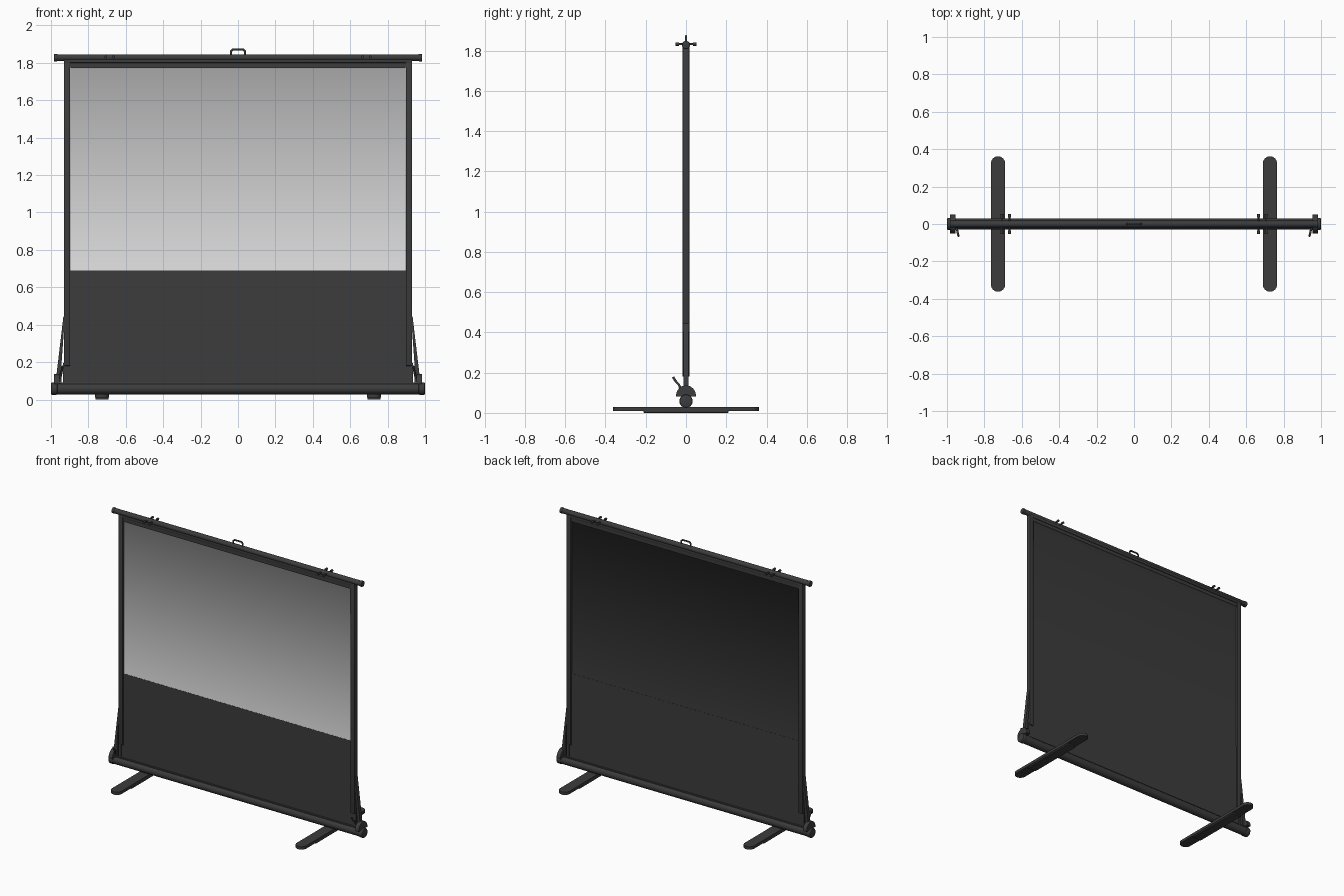
import bpy, bmesh, math
from mathutils import Vector, Matrix

cube = bpy.data.objects.get("Cube")
if cube:
    bpy.data.objects.remove(cube, do_unlink=True)


def material(name, value):
    m = bpy.data.materials.new(name)
    m.use_nodes = True
    colour = (value, value, value, 1)
    m.diffuse_color = colour
    bsdf = next(n for n in m.node_tree.nodes if n.type == 'BSDF_PRINCIPLED')
    bsdf.inputs["Base Color"].default_value = colour
    bsdf.inputs["Roughness"].default_value = 0.7
    return m


CHARCOAL = material("charcoal", 0.045)
WHITE = material("screen white", 0.8)


def finish(bm, name, mat=CHARCOAL, angle=40):
    mesh = bpy.data.meshes.new(name)
    bm.to_mesh(mesh)
    bm.free()
    mesh.materials.append(mat)
    obj = bpy.data.objects.new(name, mesh)
    bpy.context.collection.objects.link(obj)
    bpy.ops.object.select_all(action='DESELECT')
    obj.select_set(True)
    bpy.context.view_layer.objects.active = obj
    bpy.ops.object.shade_smooth_by_angle(angle=math.radians(angle))
    return obj


def box(name, centre, size, bevel=0.0):
    bm = bmesh.new()
    bmesh.ops.create_cube(bm, size=1, matrix=Matrix.Translation(centre) @ Matrix.Diagonal((*size, 1)))
    if bevel:
        bmesh.ops.bevel(bm, geom=bm.edges[:], offset=bevel, segments=2, affect='EDGES', profile=0.5)
    return finish(bm, name)


def rod(name, start, end, radius, sides=24, bevel=0.0):
    a, b = Vector(start), Vector(end)
    turn = (b - a).to_track_quat('Z', 'Y').to_matrix().to_4x4()
    bm = bmesh.new()
    bmesh.ops.create_cone(bm, cap_ends=True, segments=sides, radius1=radius, radius2=radius,
                          depth=(b - a).length, matrix=Matrix.Translation((a + b) / 2) @ turn)
    if bevel:
        rims = [e for e in bm.edges if any(len(f.verts) > 4 for f in e.link_faces)]
        bmesh.ops.bevel(bm, geom=rims, offset=bevel, segments=2, affect='EDGES', profile=0.5)
    return finish(bm, name)


def prism(name, outline, offset):
    """Extrude a closed 3D outline along an offset."""
    bm = bmesh.new()
    face = bm.faces.new([bm.verts.new(p) for p in outline])
    moved = bmesh.ops.extrude_face_region(bm, geom=[face])["geom"]
    bmesh.ops.translate(bm, vec=offset, verts=[v for v in moved if isinstance(v, bmesh.types.BMVert)])
    bmesh.ops.recalc_face_normals(bm, faces=bm.faces[:])
    return finish(bm, name)


def tube(name, points, radius):
    curve = bpy.data.curves.new(name, 'CURVE')
    curve.dimensions = '3D'
    curve.bevel_depth = radius
    curve.bevel_resolution = 3
    curve.use_fill_caps = True
    line = curve.splines.new('POLY')
    line.points.add(len(points) - 1)
    for p, co in zip(line.points, points):
        p.co = (*co, 1)
    curve.materials.append(CHARCOAL)
    obj = bpy.data.objects.new(name, curve)
    bpy.context.collection.objects.link(obj)


def sheet(name, side, mat):
    """Picture area with a softly curled top lip; side -1 is the front."""
    bm = bmesh.new()
    y = side * 0.005
    rows = [[bm.verts.new((x, yy, z)) for x in (-0.895, -0.75, 0.75, 0.895)]
            for z, yy in ((0.69, y), (1.77, y), (1.775, y + side * 0.008))]
    for low, high in zip(rows, rows[1:]):
        for i in range(3):
            quad = [low[i], low[i + 1], high[i + 1], high[i]]
            bm.faces.new(quad if side < 0 else quad[::-1])
    finish(bm, name, mat, 90)


# Screen fabric
sheet("picture_surface", -1, WHITE)
sheet("picture_backing", 1, CHARCOAL)
box("lower_fabric", (0, 0, 0.385), (1.83, 0.012, 0.61))
box("upper_fabric_border", (0, 0, 1.795), (1.83, 0.026, 0.04))

# Top bar with carrying handle
rod("top_bar", (-0.98, 0, 1.828), (0.98, 0, 1.828), 0.018, bevel=0.003)
box("top_bar_rail", (0, 0, 1.81), (1.86, 0.034, 0.02), 0.003)
tube("handle", [(-0.037, 0, 1.84), (-0.037, 0, 1.862), (-0.028, 0, 1.872),
                (0.028, 0, 1.872), (0.037, 0, 1.862), (0.037, 0, 1.84)], 0.006)

# Bottom case
rod("bottom_case", (-0.99, 0, 0.058), (0.99, 0, 0.058), 0.03)
box("case_slot_rail", (0, 0, 0.085), (1.9, 0.03, 0.012), 0.003)

for s, word in ((1, "left"), (-1, "right")):
    rod(word + "_case_cap", (s * 0.965, 0, 0.058), (s * 1.0, 0, 0.058), 0.033, bevel=0.006)
    rod(word + "_top_cap", (s * 0.965, 0, 1.828), (s * 0.985, 0, 1.828), 0.02, bevel=0.004)

    # Side post, its narrow foot and the sloping brace
    box(word + "_post", (s * 0.914, 0, 1.0), (0.034, 0.034, 1.64), 0.004)
    box(word + "_post_foot", (s * 0.925, 0, 0.135), (0.02, 0.02, 0.12))
    prism(word + "_brace", [(s * x, -0.013, z) for x, z in
          ((0.925, 0.45), (0.934, 0.44), (0.972, 0.12), (0.972, 0.09), (0.945, 0.09), (0.945, 0.17))],
          (0, 0.026, 0))

    # Domed end clamp and release lever
    dome = [(s * 0.955, 0.05 * math.cos(t * math.pi / 16), 0.082 + 0.055 * math.sin(t * math.pi / 16))
            for t in range(17)]
    prism(word + "_clamp", dome, (s * 0.03, 0, 0))
    tube(word + "_lever", [(s * 0.95, -0.025, 0.115), (s * 0.945, -0.035, 0.14),
                           (s * 0.942, -0.05, 0.155), (s * 0.938, -0.064, 0.178)], 0.006)

    # Swivel foot with rounded ends and raised tips
    foot = [(s * 0.727 + 0.038 * math.cos(a), e * 0.324 + 0.038 * math.sin(a), 0.01)
            for e in (1, -1)
            for a in [math.pi * (k / 12 + (e < 0)) for k in range(13)]]
    prism(word + "_foot", foot, (0, 0, 0.02))
    box(word + "_foot_pad", (s * 0.727, 0, 0.014), (0.07, 0.42, 0.028), 0.003)

    # Hanging pegs on the top bar
    for dx in (-0.021, 0.021):
        x = s * 0.686 + dx
        rod(word + "_peg", (x, -0.05, 1.832), (x, 0.05, 1.832), 0.005, 12)
        for e in (-1, 1):
            rod(word + "_peg_head", (x, e * 0.036, 1.832), (x, e * 0.053, 1.832), 0.008, 12)
